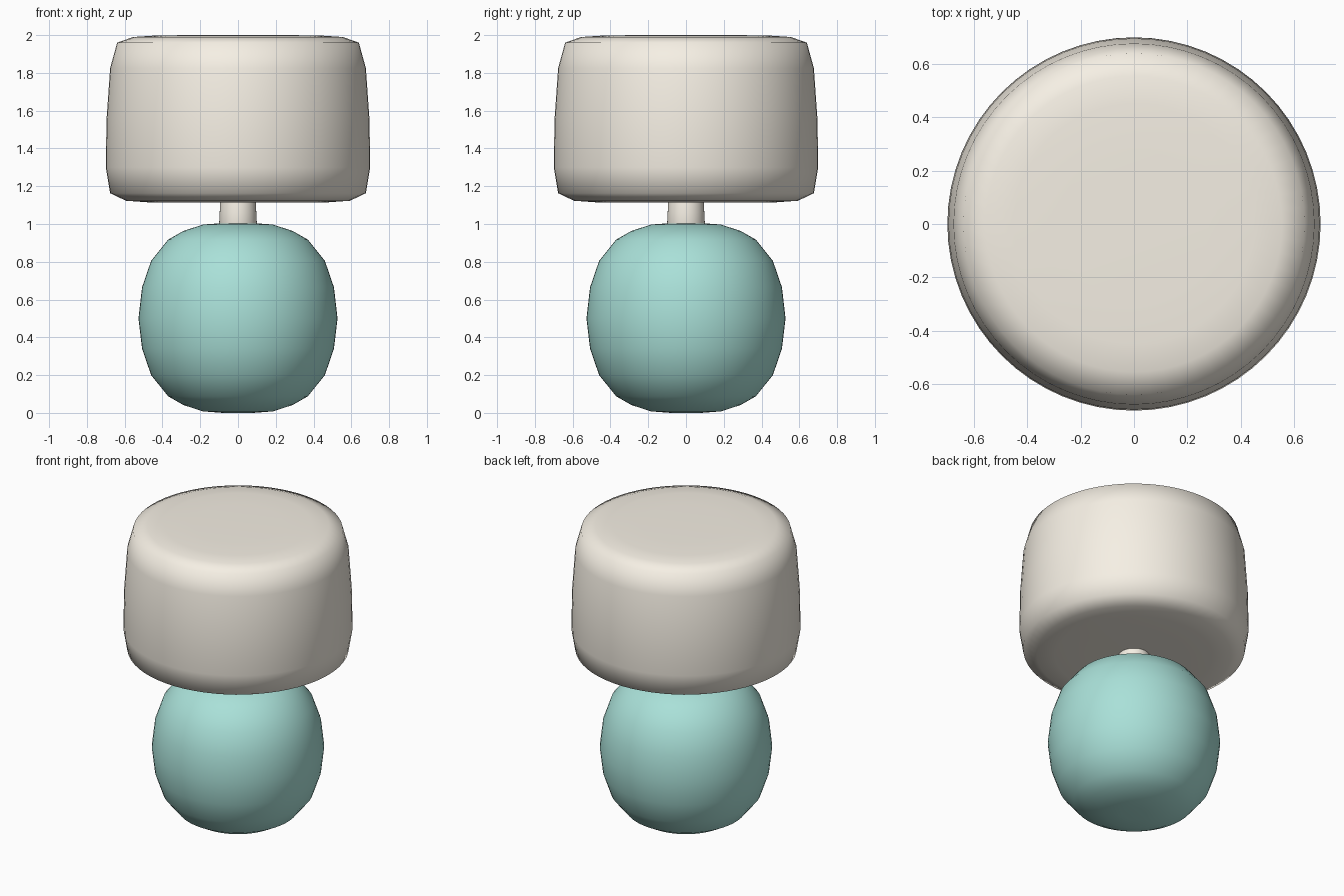
import bpy, bmesh
from math import cos, sin, tau

if "Cube" in bpy.data.objects:
    bpy.data.objects.remove(bpy.data.objects["Cube"])

SIDES = 64

def material(name, rgb):
    m = bpy.data.materials.new(name)
    m.diffuse_color = (*rgb, 1)
    m.use_nodes = True
    m.node_tree.nodes["Principled BSDF"].inputs["Base Color"].default_value = m.diffuse_color
    return m

def lathe(name, profile, mat):
    """Closed solid of revolution from (radius, z) points, bottom to top."""
    bm = bmesh.new()
    rings = [[bm.verts.new((r * cos(tau * i / SIDES), r * sin(tau * i / SIDES), z))
              for i in range(SIDES)] for r, z in profile]
    for a, b in zip(rings, rings[1:]):
        for i in range(SIDES):
            j = (i + 1) % SIDES
            bm.faces.new((a[i], a[j], b[j], b[i]))
    bm.faces.new(rings[0][::-1])
    bm.faces.new(rings[-1])
    for f in bm.faces:
        f.smooth = True
    me = bpy.data.meshes.new(name)
    bm.to_mesh(me)
    bm.free()
    me.materials.append(mat)
    ob = bpy.data.objects.new(name, me)
    bpy.context.collection.objects.link(ob)
    return ob

teal = material("teal_ceramic", (0.40, 0.75, 0.69))
cream = material("cream_fabric", (0.92, 0.87, 0.78))

# Rounded ball base with small flat ends, symmetrical about its middle
half = [(0.08, 0.0), (0.185, 0.008), (0.29, 0.042), (0.37, 0.088),
        (0.46, 0.20), (0.508, 0.34)]
base = half + [(0.527, 0.5)] + [(r, 1.005 - z) for r, z in reversed(half)]
lathe("lamp_base", base, teal)

# Short neck between base and shade
lathe("neck", [(0.09, 0.96), (0.1, 1.0), (0.097, 1.06), (0.094, 1.12), (0.085, 1.16)], cream)

# Soft-edged drum shade, slightly narrower at the top
shade = [(0.30, 1.113), (0.48, 1.115), (0.593, 1.123), (0.677, 1.163), (0.70, 1.30),
         (0.696, 1.555), (0.677, 1.825), (0.64, 1.96), (0.555, 1.99),
         (0.45, 1.997), (0.28, 2.0)]
lathe("lamp_shade", shade, cream)
